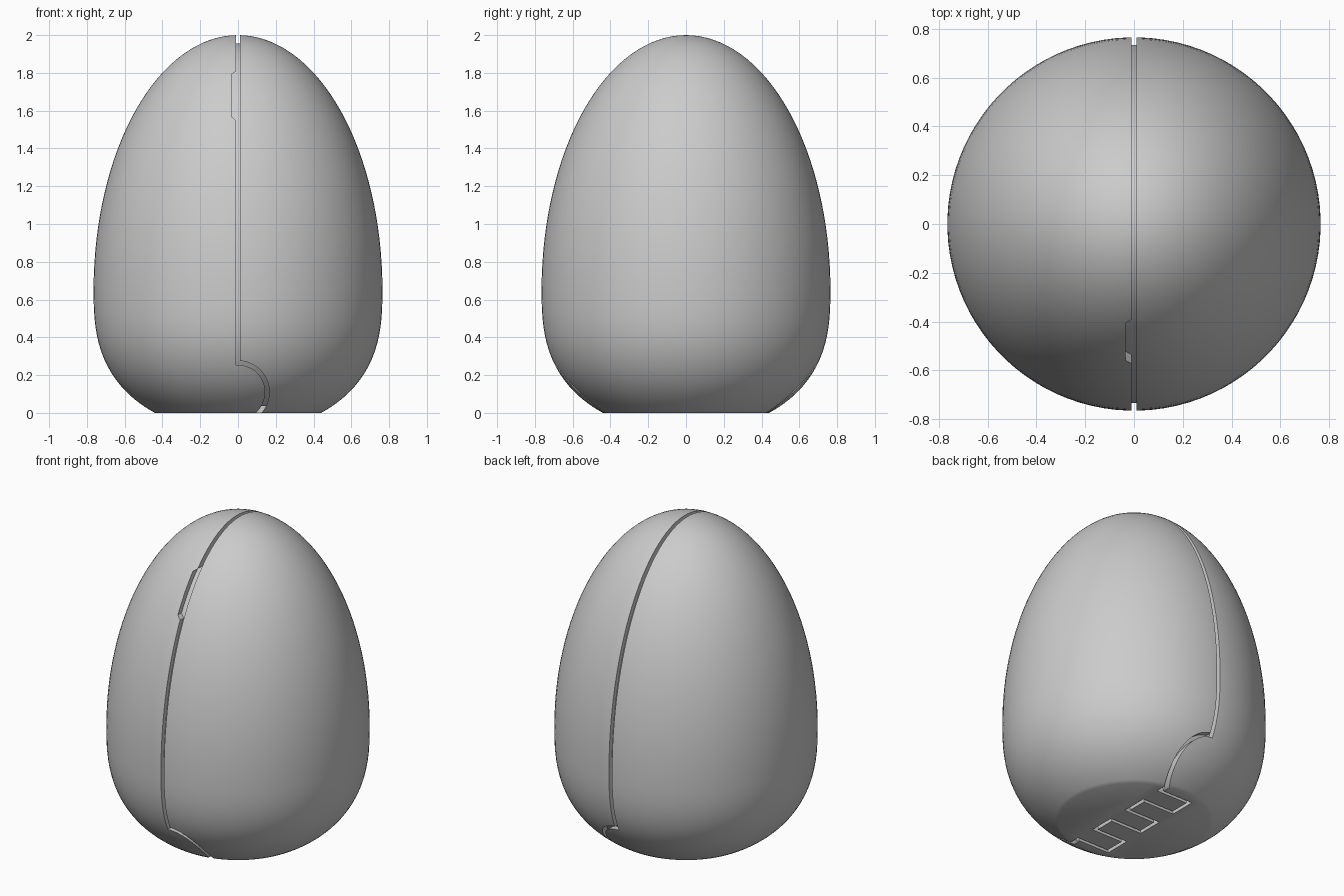
import bpy, bmesh, math
from mathutils import Vector

if "Cube" in bpy.data.objects:
    bpy.data.objects.remove(bpy.data.objects["Cube"])

R, BELLY, SEGS = 0.765, 0.65, 96   # widest radius, its height, sides
GAP = 0.022                        # groove width


def radius(z):
    if z < BELLY:
        return R * math.sqrt(1 - 0.669 * ((BELLY - z) / BELLY) ** 2.7)
    return R * math.sqrt(max(0, 1 - ((z - BELLY) / (2 - BELLY)) ** 2))


def new_object(name, bm):
    bmesh.ops.recalc_face_normals(bm, faces=bm.faces)
    mesh = bpy.data.meshes.new(name)
    bm.to_mesh(mesh)
    bm.free()
    ob = bpy.data.objects.new(name, mesh)
    bpy.context.collection.objects.link(ob)
    return ob


def egg(name, scale=1.0):
    """Turned egg with a flat base, scaled about mid height."""
    zs = [BELLY * (i / 18) ** 1.4 for i in range(18)]
    zs += [BELLY + (2 - BELLY) * math.sin(i / 32 * math.pi / 2) for i in range(32)]
    bm = bmesh.new()
    rings = []
    for z in zs:
        r = radius(z) * scale
        rings.append([bm.verts.new((r * math.cos(a), r * math.sin(a), 0.9 + (z - 0.9) * scale))
                      for a in (2 * math.pi * (k + 0.5) / SEGS for k in range(SEGS))])
    for lo, hi in zip(rings, rings[1:]):
        for k in range(SEGS):
            j = (k + 1) % SEGS
            bm.faces.new((lo[k], lo[j], hi[j], hi[k]))
    bm.faces.new(rings[0])
    tip = bm.verts.new((0, 0, 0.9 + 1.1 * scale))
    for k in range(SEGS):
        bm.faces.new((rings[-1][k], rings[-1][(k + 1) % SEGS], tip))
    return new_object(name, bm)


def ribbon(name, path, width, lo, hi, place):
    """Wall of given width along a 2D path, spanning lo..hi on the third axis."""
    pts = [Vector(p) for p in path]
    bm = bmesh.new()
    rows = []
    for i, p in enumerate(pts):
        a = (p - pts[i - 1]).normalized() if i else (pts[1] - p).normalized()
        b = (pts[i + 1] - p).normalized() if i < len(pts) - 1 else a
        n = Vector((-a.y - b.y, a.x + b.x)).normalized()
        n *= width / 2 / n.dot(Vector((-a.y, a.x)))       # mitred corner
        rows.append([bm.verts.new(place(q.x, q.y, d))
                     for q, d in ((p + n, lo), (p - n, lo), (p - n, hi), (p + n, hi))])
    for r, s in zip(rows, rows[1:]):
        for k in range(4):
            j = (k + 1) % 4
            bm.faces.new((r[k], r[j], s[j], s[k]))
    bm.faces.new(rows[0])
    bm.faces.new(rows[-1])
    return new_object(name, bm)


def combine(ob, other, operation):
    mod = ob.modifiers.new(operation, 'BOOLEAN')
    mod.operation, mod.solver, mod.object = operation, 'EXACT', other
    bpy.context.view_layer.objects.active = ob
    bpy.ops.object.modifier_apply(modifier=mod.name)
    bpy.data.objects.remove(other)


def front(x, z, y):
    return (x, y, z)


def below(x, y, z):
    return (x, y, z)


shell = egg("egg_shell")

# Seam between the two halves
combine(shell, ribbon("seam", [(0, 2.2), (0, 0.256)], GAP, -1, 1, front), 'DIFFERENCE')

# Rounded hinge outline at the front and back
arc = [(-0.011, 0.265)] + [(0.155 * math.cos(math.radians(a)), 0.11 + 0.155 * math.sin(math.radians(a)))
                           for a in range(90, -61, -6)]
for lo, hi in ((-1, -0.36), (0.36, 1)):
    combine(shell, ribbon("hinge_arc", arc, GAP, lo, hi, front), 'DIFFERENCE')

# Interlocking hinge line across the base
steps = [0.367, 0.22, 0.073, -0.073, -0.22, -0.367]
x, meander = 0.11, [(0.11, 0.40)]
for y in steps:
    meander += [(x, y), (-x, y)]
    x = -x
meander.append((0.11, -0.40))
combine(shell, ribbon("base_line", meander, GAP, -0.1, 0.06, below), 'DIFFERENCE')

# Thumb notch beside the front seam
notch = [(0.0, 1.80), (-0.022, 1.785), (-0.022, 1.575), (0.0, 1.555)]
combine(shell, ribbon("thumb_notch", notch, 0.026, -1, -0.2, front), 'DIFFERENCE')

# Solid core that forms the groove floors
combine(shell, egg("core", 0.96), 'UNION')

grey = bpy.data.materials.new("plain grey")
grey.diffuse_color = (0.6, 0.6, 0.6, 1)
grey.use_nodes = True
grey.node_tree.nodes["Principled BSDF"].inputs["Base Color"].default_value = grey.diffuse_color
shell.data.materials.clear()
shell.data.materials.append(grey)
for p in shell.data.polygons:
    p.material_index = 0

bpy.ops.object.select_all(action='DESELECT')
shell.select_set(True)
bpy.context.view_layer.objects.active = shell
bpy.ops.object.shade_smooth_by_angle(angle=math.radians(30))
